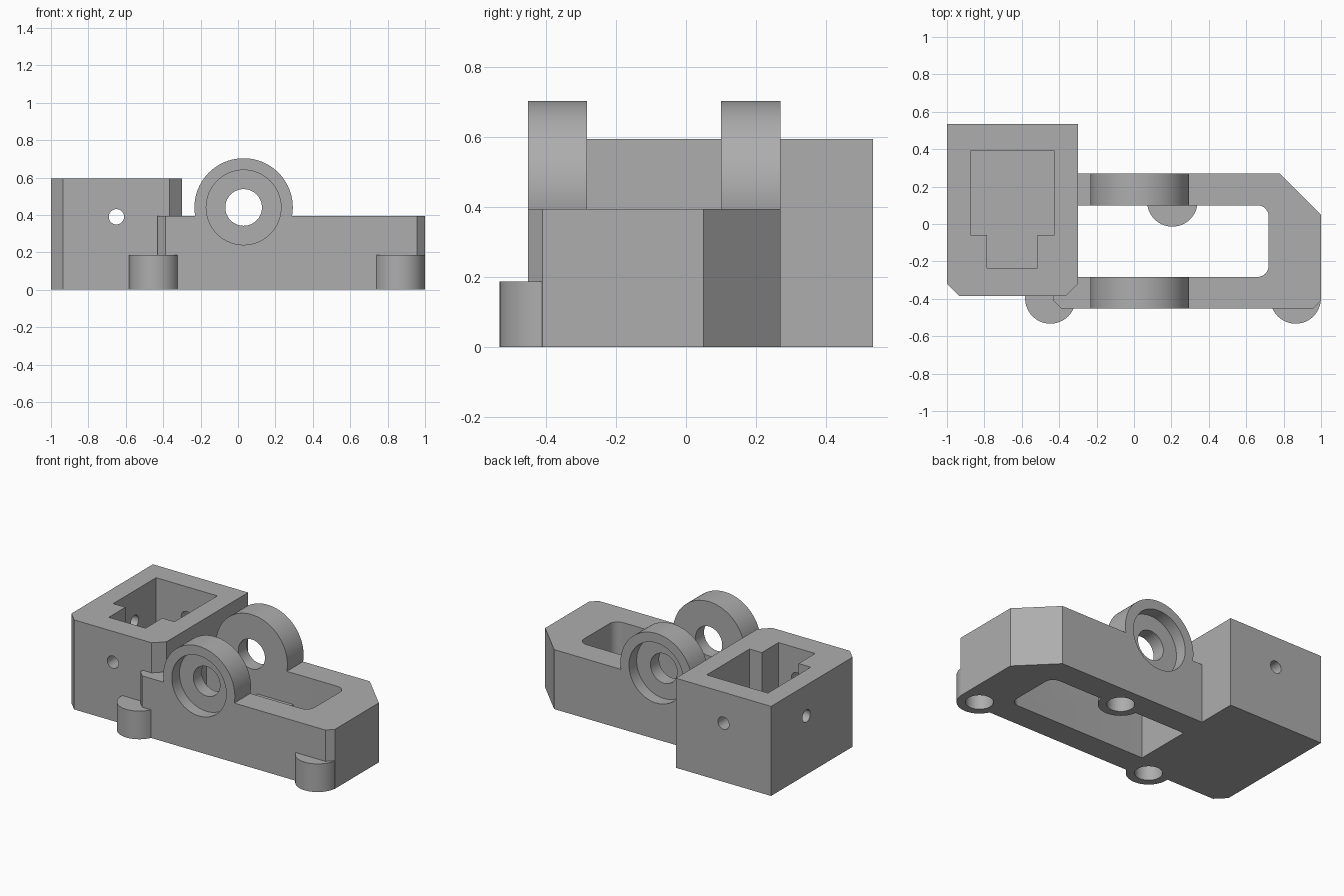
import bpy, bmesh, math
from mathutils import Matrix

if "Cube" in bpy.data.objects:
    bpy.data.objects.remove(bpy.data.objects["Cube"])

grey = bpy.data.materials.new("plain grey")
grey.diffuse_color = (0.42, 0.42, 0.42, 1)
grey.use_nodes = True
grey.node_tree.nodes["Principled BSDF"].inputs["Base Color"].default_value = grey.diffuse_color


def link(bm, name):
    bmesh.ops.recalc_face_normals(bm, faces=bm.faces)
    mesh = bpy.data.meshes.new(name)
    bm.to_mesh(mesh)
    bm.free()
    mesh.materials.append(grey)
    obj = bpy.data.objects.new(name, mesh)
    bpy.context.collection.objects.link(obj)
    return obj


def prism(name, outline, z0, z1):
    """Extrude an outline in x, y upwards."""
    bm = bmesh.new()
    face = bm.faces.new([bm.verts.new((x, y, z0)) for x, y in outline])
    top = bmesh.ops.extrude_face_region(bm, geom=[face])["geom"]
    bmesh.ops.translate(bm, vec=(0, 0, z1 - z0),
                        verts=[v for v in top if isinstance(v, bmesh.types.BMVert)])
    return link(bm, name)


def cylinder(name, centre, radius, length, axis="Z", sides=64):
    turn = {"X": Matrix.Rotation(math.pi / 2, 4, "Y"),
            "Y": Matrix.Rotation(math.pi / 2, 4, "X"),
            "Z": Matrix.Identity(4)}[axis]
    bm = bmesh.new()
    bmesh.ops.create_cone(bm, cap_ends=True, segments=sides, radius1=radius,
                          radius2=radius, depth=length,
                          matrix=Matrix.Translation(centre) @ turn)
    return link(bm, name)


def combine(target, tool, operation):
    mod = target.modifiers.new(operation, "BOOLEAN")
    mod.operation, mod.solver, mod.object = operation, "EXACT", tool
    bpy.context.view_layer.objects.active = target
    bpy.ops.object.modifier_apply(modifier=mod.name)
    bpy.data.objects.remove(tool, do_unlink=True)


def arc(cx, cy, r, start, end, steps=8):
    return [(cx + r * math.cos(math.radians(start + (end - start) * i / steps)),
             cy + r * math.sin(math.radians(start + (end - start) * i / steps)))
            for i in range(steps + 1)]


FRONT, BACK = -0.452, 0.27      # outer faces of the arm
IN_FRONT, IN_BACK = -0.283, 0.1  # slot walls

# Arm with chamfered corners
body = prism("bracket_body", [(-0.43, -0.41), (-0.388, FRONT), (0.958, FRONT), (1, -0.41),
                              (1, 0.05), (0.78, BACK), (-0.43, BACK)], 0, 0.395)

# Pivot ears on both sides of the arm
PX, PZ = 0.03, 0.44
for y0, y1 in ((FRONT, IN_FRONT), (IN_BACK, BACK)):
    ear = cylinder("ear", (PX, (y0 + y1) / 2, PZ), 0.263, y1 - y0, "Y", 96)
    combine(body, ear, "UNION")

# Slot through the arm, rounded at its far end
slot = prism("slot", [(-0.36, IN_FRONT)] + arc(0.66, IN_FRONT + 0.06, 0.06, -90, 0)
             + arc(0.66, IN_BACK - 0.06, 0.06, 0, 90) + [(-0.36, IN_BACK)], -0.1, 0.9)
combine(body, slot, "DIFFERENCE")

# Pivot bore and the outer bearing recesses
combine(body, cylinder("bore", (PX, 0, PZ), 0.098, 1.4, "Y"), "DIFFERENCE")
for y in (FRONT, BACK):
    combine(body, cylinder("recess", (PX, y, PZ), 0.2, 0.16, "Y"), "DIFFERENCE")

# Block with chamfered front corners
block = prism("block", [(-0.935, -0.385), (-0.365, -0.385), (-0.3, -0.32), (-0.3, 0.535),
                        (-1, 0.535), (-1, -0.32)], 0, 0.595)
combine(body, block, "UNION")

# Three mounting lugs
LUGS = ((-0.447, -0.398), (0.864, -0.398), (0.205, 0.121))
for x, y in LUGS:
    combine(body, cylinder("lug", (x, y, 0.0935), 0.135, 0.187), "UNION")

# Blind holes under the lugs
for x, y in LUGS:
    combine(body, cylinder("lug_hole", (x, y, 0), 0.083, 0.28), "DIFFERENCE")

# Stepped pocket in the block
pocket = prism("pocket", [(-0.875, -0.06), (-0.785, -0.06), (-0.785, -0.235), (-0.515, -0.235),
                          (-0.515, -0.06), (-0.425, -0.06), (-0.425, 0.39), (-0.875, 0.39)],
               0.145, 0.8)
combine(body, pocket, "DIFFERENCE")

# Small screw holes through the front, back and left walls
combine(body, cylinder("screw_hole", (-0.65, 0.075, 0.39), 0.041, 1.2, "Y", 32), "DIFFERENCE")
combine(body, cylinder("side_hole", (-0.9, 0.165, 0.39), 0.041, 0.4, "X", 32), "DIFFERENCE")

# Smooth curves, sharp edges
bpy.ops.object.select_all(action="DESELECT")
body.select_set(True)
bpy.context.view_layer.objects.active = body
bpy.ops.object.shade_smooth_by_angle(angle=math.radians(30))
